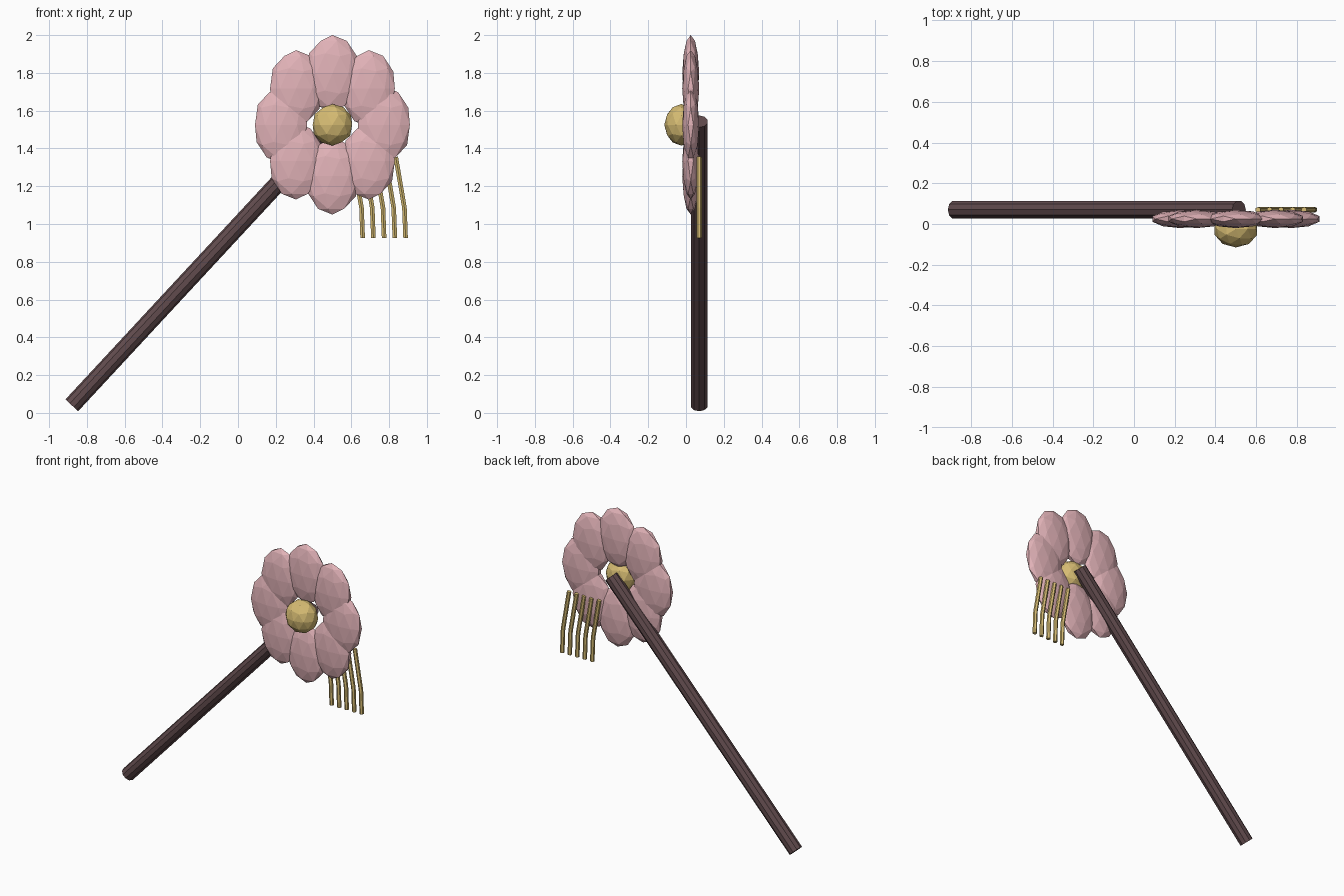
import bpy
from math import sin, cos, pi
from mathutils import Vector

if "Cube" in bpy.data.objects:
    bpy.data.objects.remove(bpy.data.objects["Cube"])


def material(name, rgb):
    m = bpy.data.materials.new(name)
    m.diffuse_color = (*rgb, 1)
    m.use_nodes = True
    m.node_tree.nodes["Principled BSDF"].inputs["Base Color"].default_value = m.diffuse_color
    return m


PINK = material("petal_pink", (0.76, 0.45, 0.48))
GOLD = material("gold", (0.67, 0.50, 0.17))
BROWN = material("dark_wood", (0.12, 0.07, 0.075))
CX, CZ = 0.5, 1.525   # flower centre


def ball(name, loc, scale, mat):
    bpy.ops.mesh.primitive_ico_sphere_add(subdivisions=2, radius=1, location=loc)
    ob = bpy.context.object
    ob.name = name
    ob.scale = scale
    ob.data.materials.append(mat)
    return ob


# Hair stick
a, b = Vector((-0.88, 0.07, 0.04)), Vector((0.515, 0.07, 1.543))
bpy.ops.mesh.primitive_cylinder_add(vertices=10, radius=0.046, depth=(b - a).length,
                                    location=(a + b) / 2)
stick = bpy.context.object
stick.name = "stick"
stick.rotation_euler = (b - a).to_track_quat('Z', 'Y').to_euler()
stick.data.materials.append(BROWN)

# Ring of eight upright petals
for i in range(8):
    t = i * pi / 4
    ball(f"petal_{i + 1}", (CX + 0.272 * cos(t), 0.025, CZ + 0.272 * sin(t)),
         (0.145, 0.045, 0.203), PINK)

# Flower centre
ball("flower_centre", (CX, -0.025, CZ), (0.11, 0.09, 0.11), GOLD)

# Five bent hanging tines
for i in range(5):
    x = 0.66 + 0.0568 * i
    cu = bpy.data.curves.new(f"tine_{i + 1}", 'CURVE')
    cu.dimensions = '3D'
    cu.bevel_depth = 0.014
    cu.bevel_resolution = 1
    cu.use_fill_caps = True
    s = cu.splines.new('POLY')
    s.points.add(2)
    s.use_smooth = False
    for p, (dx, z) in zip(s.points, [(0, 0.925), (-0.006, 1.085), (-0.052, 1.355)]):
        p.co = (x + dx, 0.07, z, 1)
    cu.materials.append(GOLD)
    bpy.context.collection.objects.link(bpy.data.objects.new(f"tine_{i + 1}", cu))
